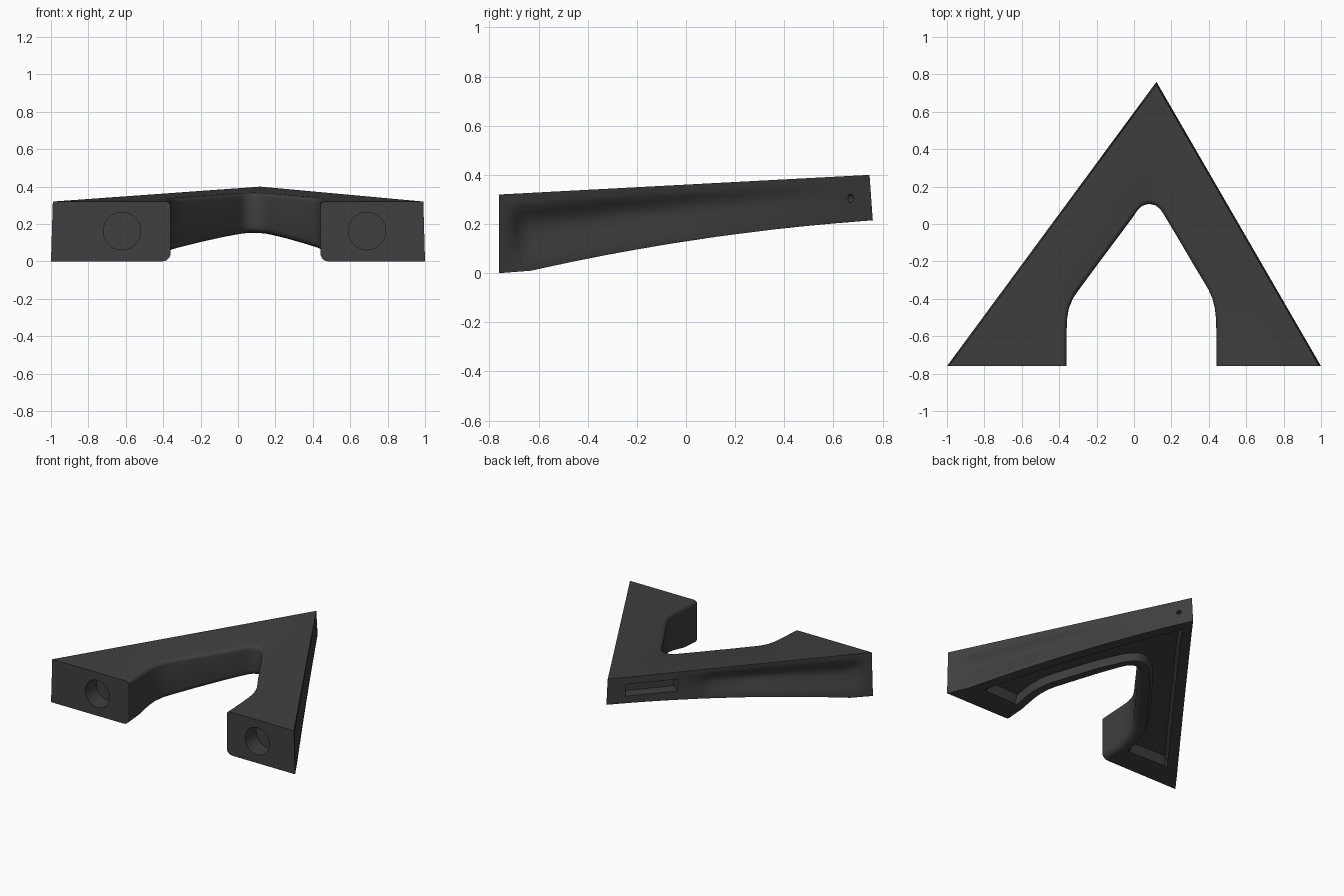
import bpy, bmesh, math
from mathutils import Vector, Matrix

if "Cube" in bpy.data.objects:
    bpy.data.objects.remove(bpy.data.objects["Cube"])

dark = bpy.data.materials.new("dark_grey")
dark.diffuse_color = (0.05, 0.05, 0.05, 1)
dark.use_nodes = True
dark.node_tree.nodes["Principled BSDF"].inputs["Base Color"].default_value = dark.diffuse_color

APEX = Vector((0.12, 0.76))
LEFT, RIGHT = Vector((-1, -0.76)), Vector((1, -0.76))


def top_z(y):
    return 0.32 + 0.08 * (y + 0.76) / 1.51


def bottom_z(y):
    if y < -0.63:
        return 0.01 * (y + 0.76) / 0.13
    return 0.13 + 0.155 * y - 0.0564 * y * y


def ramp(v, a, b):
    return max(0.0, min(1.0, (v - a) / (b - a)))


# Stations along each leg: outer y, inner x, inner y, underside recess (0 to 1)
left_leg = [(-0.76, -0.36, -0.76, 0), (-0.72, -0.36, -0.72, 0), (-0.69, -0.36, -0.69, 0),
            (-0.66, -0.36, -0.66, 0), (-0.63, -0.36, -0.63, 0), (-0.59, -0.36, -0.60, 0),
            (-0.56, -0.36, -0.57, 1), (-0.46, -0.358, -0.51, 1), (-0.38, -0.348, -0.45, 1),
            (-0.30, -0.325, -0.395, 1), (-0.22, -0.29, -0.345, 1), (-0.05, -0.19, -0.21, 1),
            (0.15, -0.10, -0.09, 1), (0.22, -0.06, -0.036, 1), (0.40, 0.0, 0.045, 1),
            (0.54, 0.02, 0.075, 1), (0.66, 0.045, 0.098, 1)]
right_leg = [(-0.76, 0.44, -0.76, 0), (-0.72, 0.44, -0.72, 0), (-0.69, 0.44, -0.69, 0),
             (-0.66, 0.44, -0.66, 0), (-0.63, 0.44, -0.63, 0), (-0.59, 0.44, -0.60, 0),
             (-0.56, 0.44, -0.57, 1), (-0.46, 0.439, -0.51, 1), (-0.38, 0.432, -0.45, 1),
             (-0.30, 0.418, -0.395, 1), (-0.22, 0.398, -0.35, 1), (-0.05, 0.32, -0.22, 1),
             (0.15, 0.235, -0.075, 1), (0.40, 0.16, 0.05, 1),
             (0.54, 0.14, 0.08, 1), (0.66, 0.115, 0.1, 1)]
GROOVE = [(0.08, 0), (0.2, 0.25), (0.35, 0.62), (0.48, 0.92), (0.57, 1), (0.66, 0.88),
          (0.75, 0.48), (0.83, 0.13), (0.89, 0)]


def section(outer, inner, normal, groove, recess):
    """Closed cross-section: grooved outer wall, top, rounded inner wall, recessed underside."""
    d = (inner - outer).normalized()
    slant = 1 / max(0.5, d.dot(normal))
    draft = 0.008
    width = (inner - outer).length
    pts = []

    def add(dist, frac=None, dz=0.0):
        p = outer + d * dist
        lo, hi = bottom_z(p.y), top_z(p.y)
        pts.append(Vector((p.x, p.y, lo + (hi - lo) * frac + dz)))

    add(0, 0)
    for f, g in GROOVE:
        add((draft * f + 0.042 * g * groove) * slant, f)
    add(draft * slant, 1)
    r = 0.025
    for k in range(5):
        a = math.pi / 2 * k / 4
        add(width - r + r * math.sin(a), 1, r * (math.cos(a) - 1))
    r = 0.045
    for k in range(6):
        a = math.pi / 2 * k / 5
        add(width - r + r * math.cos(a), 0, r * (1 - math.sin(a)))
    rim, lip = 0.07 * slant, 0.02 * slant
    add(width - 0.085, 0)
    add(width - 0.105, 0, 0.05 * recess)
    add(width / 2, 0, 0.052 * recess)
    add(rim + lip, 0, 0.05 * recess)
    add(rim, 0)
    return pts


def leg_sections(stations, foot, groove_end):
    e = (APEX - foot).normalized()
    n = Vector((e.y, -e.x)) if foot.x < 0 else Vector((-e.y, e.x))
    out = []
    for oy, ix, iy, rec in stations:
        o = foot.lerp(APEX, (oy - foot.y) / (APEX.y - foot.y))
        g = ramp(oy, -0.72, -0.66) * (1 - ramp(oy, *groove_end))
        out.append(section(o, Vector((ix, iy)), n, g, rec))
    return out


# Frame: one loft from the left foot, round the apex, to the right foot
apex_dir = Vector((-0.04, -0.65)).normalized()
rings = leg_sections(left_leg, LEFT, (0.15, 0.22))
rings.append(section(APEX, Vector((0.08, 0.108)), apex_dir * 0.6, 0, 1))
rings += reversed(leg_sections(right_leg, RIGHT, (-0.3, 0.62)))
bm = bmesh.new()
loops = [[bm.verts.new(p) for p in ring] for ring in rings]
for a, b in zip(loops, loops[1:]):
    for i in range(len(a)):
        j = (i + 1) % len(a)
        bm.faces.new((a[i], a[j], b[j], b[i]))
bm.faces.new(loops[0])
bm.faces.new(loops[-1])
bmesh.ops.recalc_face_normals(bm, faces=bm.faces)
mesh = bpy.data.meshes.new("frame")
bm.to_mesh(mesh)
bm.free()
frame = bpy.data.objects.new("frame", mesh)
bpy.context.collection.objects.link(frame)
mesh.materials.append(dark)
bpy.context.view_layer.objects.active = frame
frame.select_set(True)


def cut(build):
    """Subtract a primitive from the frame."""
    cb = bmesh.new()
    build(cb)
    cm = bpy.data.meshes.new("cutter")
    cb.to_mesh(cm)
    cb.free()
    cm.materials.append(dark)
    cutter = bpy.data.objects.new("cutter", cm)
    cutter.hide_render = True
    bpy.context.collection.objects.link(cutter)
    mod = frame.modifiers.new("cut", 'BOOLEAN')
    mod.operation, mod.solver, mod.object = 'DIFFERENCE', 'EXACT', cutter
    bpy.ops.object.modifier_apply(modifier=mod.name)
    bpy.data.objects.remove(cutter)


def cylinder(centre, axis, radius, depth, sides):
    m = Matrix.Translation(centre) @ Vector(axis).to_track_quat('Z', 'Y').to_matrix().to_4x4()
    cut(lambda b: bmesh.ops.create_cone(b, cap_ends=True, segments=sides, radius1=radius,
                                        radius2=radius, depth=depth, matrix=m))


# Round sockets in the feet
for x in (-0.62, 0.69):
    cylinder((x, -0.76, 0.162), (0, 1, 0), 0.1, 0.26, 40)

# Pin hole near the apex on the right side
cylinder((0.17, 0.67, 0.305), (-0.865, -0.502, 0), 0.016, 0.08, 16)

# Slot near the apex on the left side
e = (APEX - LEFT).normalized()
mid = LEFT.lerp(APEX, (0.5 + 0.76) / 1.52)
slot = (Matrix.Translation((mid.x, mid.y, 0.292)) @ Matrix.Rotation(math.atan2(e.y, e.x), 4, 'Z')
        @ Matrix.Rotation(-0.045, 4, 'Y') @ Matrix.Diagonal((0.37, 0.18, 0.085, 1)))
cut(lambda b: bmesh.ops.create_cube(b, size=1, matrix=slot))

bpy.ops.object.shade_smooth_by_angle(angle=math.radians(38))
